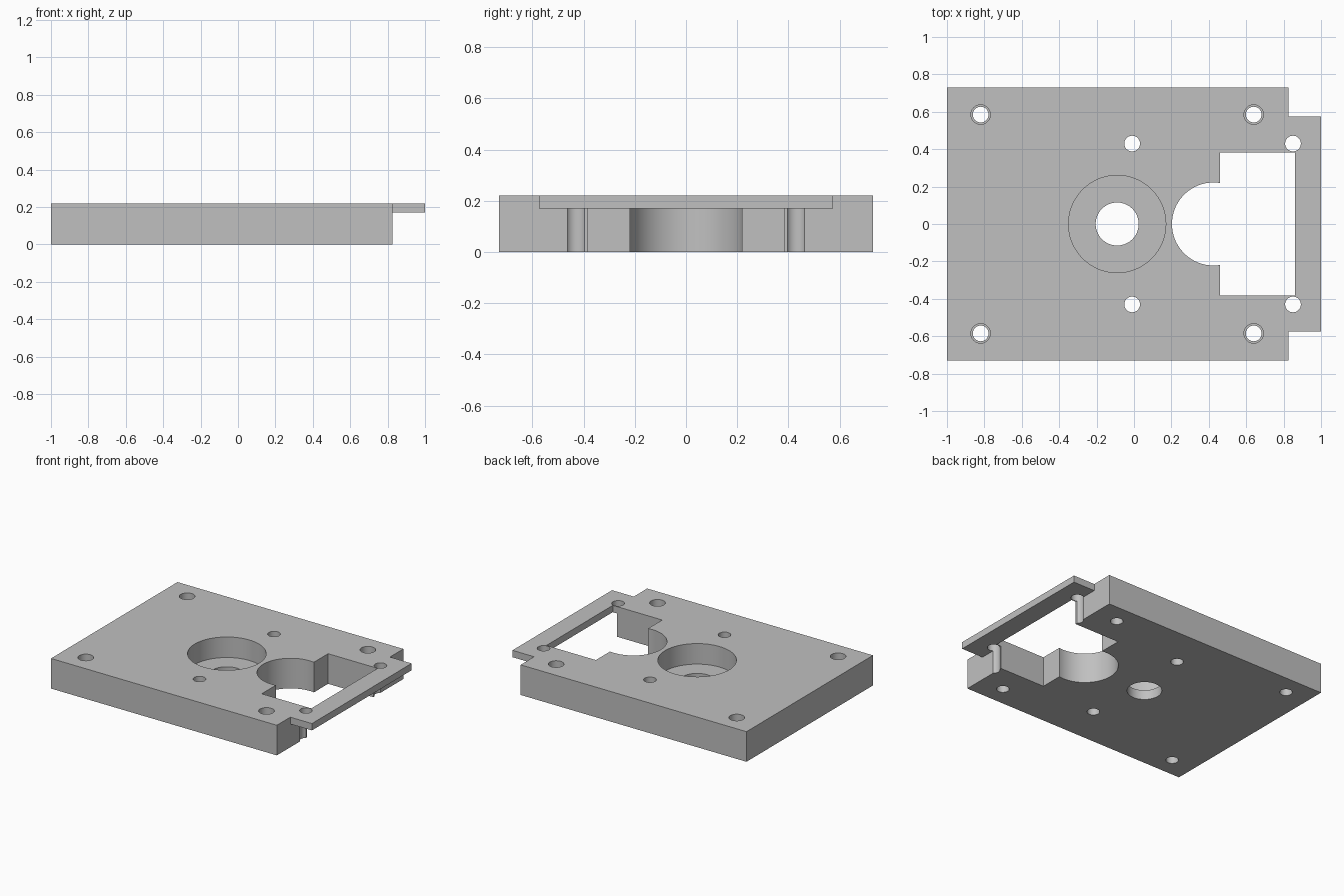
import bpy
import bmesh

cube = bpy.data.objects.get("Cube")
if cube:
    bpy.data.objects.remove(cube, do_unlink=True)

TOP = 0.22          # plate thickness
LIP_UNDER = 0.17    # underside of the thin lip
OVER = 0.1          # how far cutters reach past the plate

grey = bpy.data.materials.new("machined grey")
grey.use_nodes = True
colour = (0.53, 0.53, 0.53, 1)
grey.diffuse_color = colour
grey.node_tree.nodes["Principled BSDF"].inputs["Base Color"].default_value = colour


def prism(name, outline, z0, z1):
    """Extrude a flat outline from z0 up to z1."""
    bm = bmesh.new()
    face = bm.faces.new([bm.verts.new((x, y, z0)) for x, y in outline])
    up = bmesh.ops.extrude_face_region(bm, geom=[face])["geom"]
    bmesh.ops.translate(bm, vec=(0, 0, z1 - z0),
                        verts=[v for v in up if isinstance(v, bmesh.types.BMVert)])
    bmesh.ops.recalc_face_normals(bm, faces=bm.faces)
    mesh = bpy.data.meshes.new(name)
    bm.to_mesh(mesh)
    bm.free()
    mesh.materials.append(grey)
    obj = bpy.data.objects.new(name, mesh)
    bpy.context.collection.objects.link(obj)
    return obj


def rect(x0, x1, half):
    return [(x0, -half), (x1, -half), (x1, half), (x0, half)]


def cut(target, cutter):
    """Subtract the cutter for good and remove it."""
    cutter.hide_render = True
    mod = target.modifiers.new(cutter.name, 'BOOLEAN')
    mod.operation = 'DIFFERENCE'
    mod.solver = 'EXACT'
    mod.object = cutter
    bpy.context.view_layer.objects.active = target
    bpy.ops.object.modifier_apply(modifier=mod.name)
    bpy.data.objects.remove(cutter, do_unlink=True)


def drill(target, x, y, radius, z0=-OVER, z1=TOP + OVER, sides=48):
    bpy.ops.mesh.primitive_cylinder_add(vertices=sides, radius=radius, depth=z1 - z0,
                                        location=(x, y, (z0 + z1) / 2))
    cutter = bpy.context.object
    cutter.name = "drill"
    cut(target, cutter)


# Plate with a narrower tongue on its right-hand end
half_outline = [(-1, -0.73), (0.825, -0.73), (0.825, -0.575), (1, -0.575)]
outline = half_outline + [(x, -y) for x, y in reversed(half_outline)]
plate = prism("mounting_plate", outline, 0, TOP)

# Thin the tongue to a lip
cut(plate, prism("lip_relief", rect(0.825, 1.2, 0.9), -OVER, LIP_UNDER))

# Window and the round bay joining it
cut(plate, prism("window_cutter", rect(0.46, 0.86, 0.383), -OVER, TOP + OVER))
drill(plate, 0.425, 0, 0.222, sides=96)

# Central bore with its wide recess
drill(plate, -0.09, 0, 0.26, z0=0.07, sides=96)
drill(plate, -0.09, 0, 0.115, sides=64)

# Counterbored corner holes and plain bolt holes
for side in (-1, 1):
    for x in (-0.82, 0.64):
        drill(plate, x, side * 0.585, 0.052, z0=0.11)
        drill(plate, x, side * 0.585, 0.042)
    for x in (-0.01, 0.85):
        drill(plate, x, side * 0.43, 0.042)

# Smooth bores, sharp edges
bpy.ops.object.select_all(action='DESELECT')
plate.select_set(True)
bpy.context.view_layer.objects.active = plate
bpy.ops.object.shade_smooth_by_angle()
